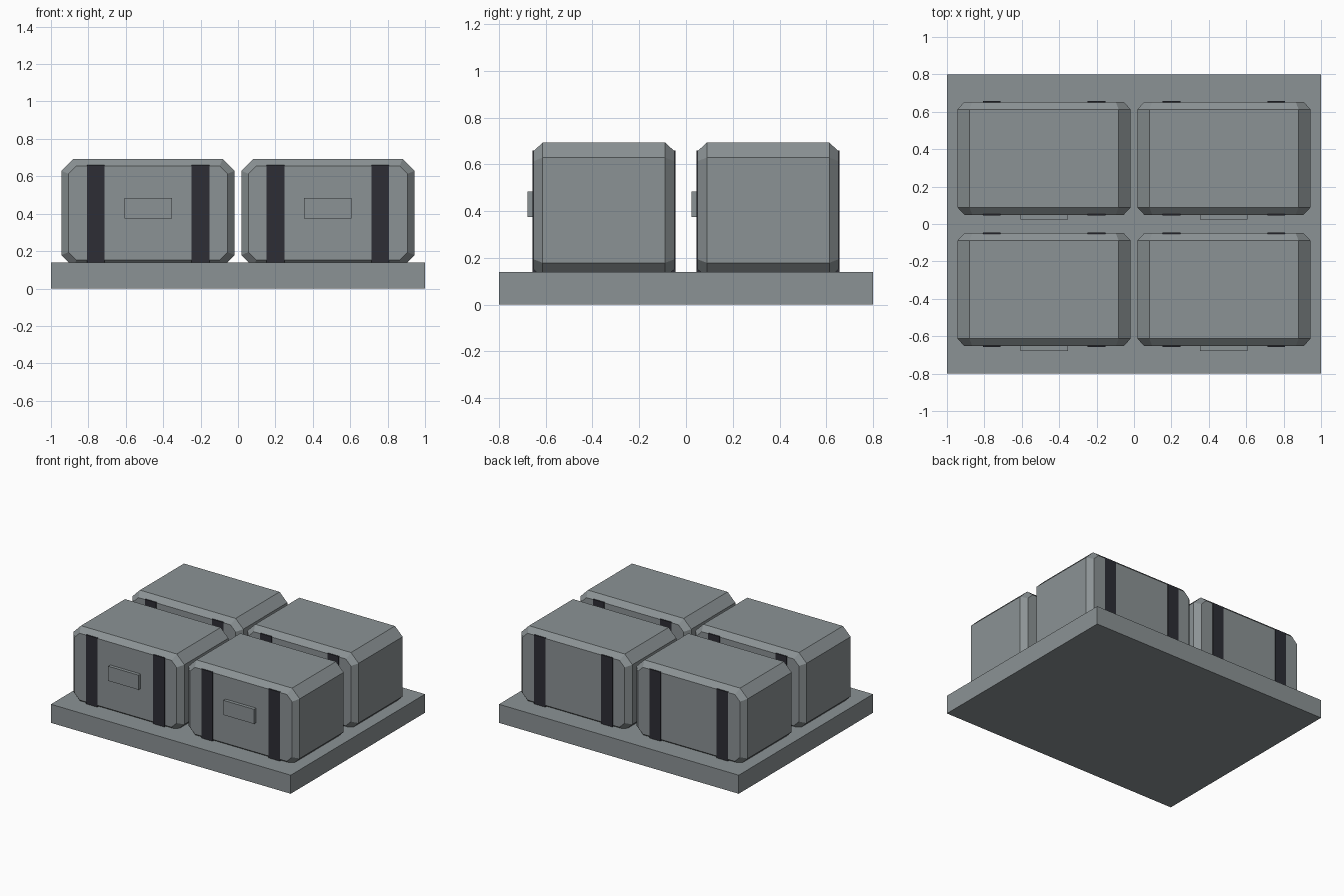
import bpy
import bmesh
from mathutils import Matrix, Vector

cube = bpy.data.objects.get("Cube")
if cube:
    bpy.data.objects.remove(cube, do_unlink=True)


def make_material(name, colour):
    mat = bpy.data.materials.new(name)
    mat.use_nodes = True
    mat.diffuse_color = (*colour, 1)
    mat.node_tree.nodes["Principled BSDF"].inputs["Base Color"].default_value = (*colour, 1)
    return mat


grey = make_material("cool grey", (0.26, 0.29, 0.30))
dark = make_material("strap charcoal", (0.026, 0.027, 0.035))


def finish(name, bm, mat):
    bmesh.ops.recalc_face_normals(bm, faces=bm.faces)
    mesh = bpy.data.meshes.new(name)
    bm.to_mesh(mesh)
    bm.free()
    mesh.materials.append(mat)
    obj = bpy.data.objects.new(name, mesh)
    bpy.context.collection.objects.link(obj)
    return obj


def box(name, centre, size, mat):
    bm = bmesh.new()
    bmesh.ops.create_cube(bm, size=1, matrix=Matrix.Translation(centre) @ Matrix.Diagonal((*size, 1)))
    return finish(name, bm, mat)


def octagon(half_w, half_h, cut):
    """Rectangle with cut corners, as (x, z) points in order."""
    a, b = half_w - cut, half_h - cut
    return [(half_w, -b), (half_w, b), (a, half_h), (-a, half_h),
            (-half_w, b), (-half_w, -b), (-a, -half_h), (a, -half_h)]


def crate_body(name, centre):
    # Cut-corner profile lofted along y, with chamfered front and back rims
    inset = 0.037
    outer = octagon(0.463, 0.289, 0.064)
    inner = octagon(0.463 - inset, 0.289 - inset, 0.064 - inset * 0.586)
    bm = bmesh.new()
    rings = []
    for y, profile in ((-0.302, inner), (-0.262, outer), (0.262, outer), (0.302, inner)):
        rings.append([bm.verts.new(Vector(centre) + Vector((x, y, z))) for x, z in profile])
    for r, s in zip(rings, rings[1:]):
        for i in range(8):
            j = (i + 1) % 8
            bm.faces.new((r[i], r[j], s[j], s[i]))
    bm.faces.new(rings[0])
    bm.faces.new(rings[-1])
    return finish(name, bm, grey)


# Base slab
box("base_slab", (0, 0, 0.07), (2, 1.6, 0.14), grey)

# Four crates, each with two straps and a front label plate
for row, y in (("front", -0.351), ("back", 0.351)):
    for side, x in (("right", -0.481), ("left", 0.481)):
        tag = f"{row}_{side}"
        crate_body(f"{tag}_crate", (x, y, 0.404))
        for strap, dx in (("right", -0.28), ("left", 0.28)):
            box(f"{tag}_crate_{strap}_strap", (x + dx, y, 0.395), (0.095, 0.612, 0.53), dark)
        box(f"{tag}_crate_plate", (x, y - 0.311, 0.43), (0.254, 0.032, 0.11), grey)
